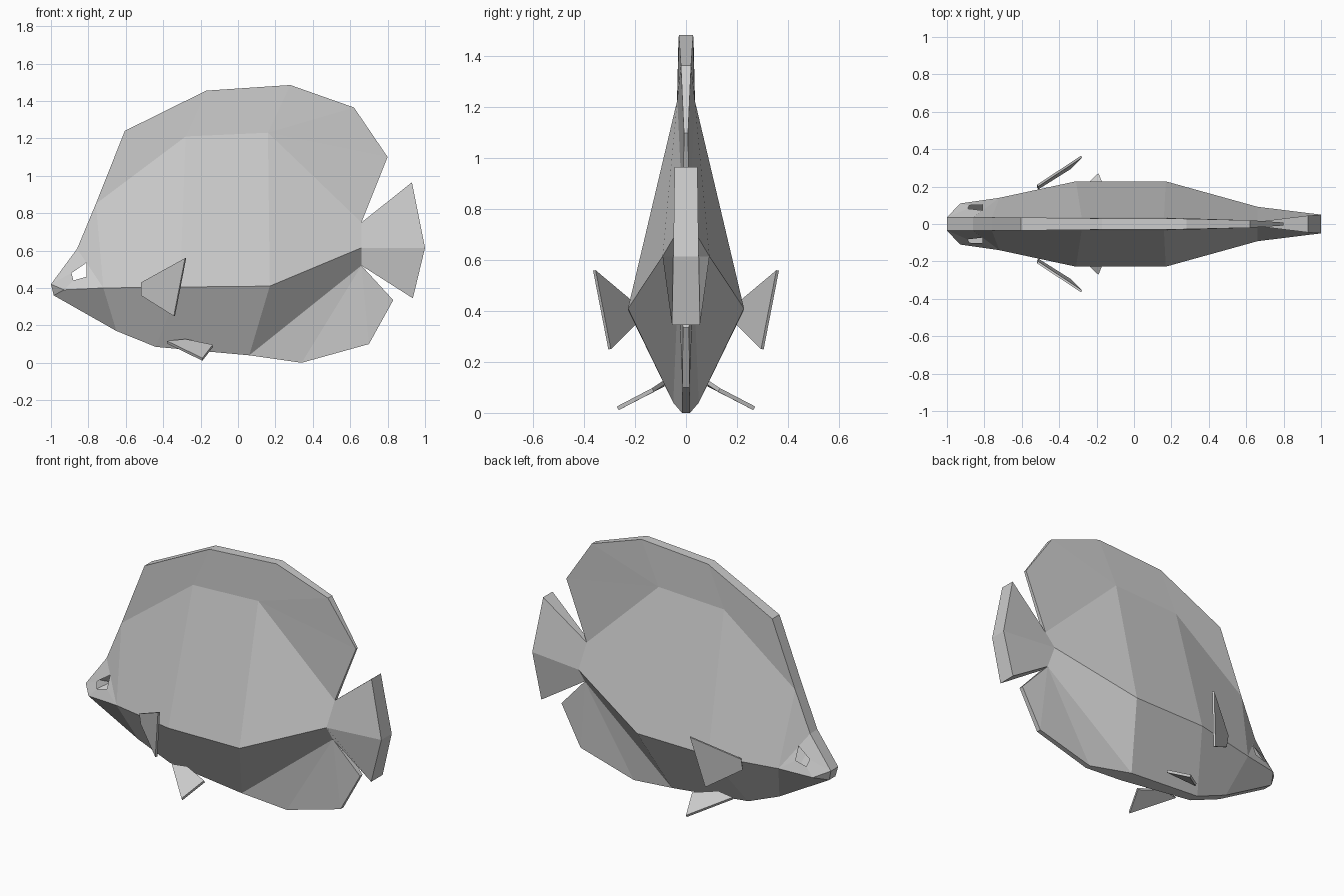
import bpy, bmesh
from mathutils import Vector

if "Cube" in bpy.data.objects:
    bpy.data.objects.remove(bpy.data.objects["Cube"])

grey = bpy.data.materials.new("light_grey")
grey.diffuse_color = (0.6, 0.6, 0.6, 1)
grey.use_nodes = True
grey.node_tree.nodes["Principled BSDF"].inputs["Base Color"].default_value = grey.diffuse_color

# Outline points: x, z, half width
P = {
    # top profile of the body, nose to tail root
    "T0": (-1.0, .42, .035), "T1": (-.86, .61, .035), "T2": (-.76, .85, .035),
    "T3": (-.28, 1.21, .034), "T4": (.16, 1.23, .034), "T5": (.66, .75, .012),
    # widest ridge along the side
    "R0": (-.93, .39, .11), "R1": (-.72, .40, .14), "R2": (-.31, .405, .228),
    "R3": (.17, .41, .228), "R4": (.66, .615, .092),
    # belly
    "B0": (-.985, .36, .03), "B1": (-.65, .17, .03), "B2": (-.44, .085, .03),
    "B3": (.06, .04, .05), "B4": (.66, .52, .03),
    # eye opening
    "E0": (-.89, .48, .082), "E1": (-.81, .535, .073),
    "E2": (-.81, .46, .103), "E3": (-.88, .44, .10),
    # dorsal fin edge
    "D0": (-.605, 1.24, .035), "D1": (-.17, 1.455, .03), "D2": (.28, 1.485, .028),
    "D3": (.62, 1.365, .02), "D4": (.80, 1.10, .008),
    # anal fin edge
    "A0": (.34, 0, .016), "A1": (.70, .10, .014), "A2": (.83, .335, .012),
    # tail edge
    "K0": (.93, .965, .045), "K1": (1.0, .615, .05), "K2": (.935, .345, .055),
}


def finish(name, bm):
    mesh = bpy.data.meshes.new(name)
    bm.to_mesh(mesh)
    bm.free()
    mesh.materials.append(grey)
    obj = bpy.data.objects.new(name, mesh)
    bpy.context.collection.objects.link(obj)
    return obj


def shell(name, sides, rim):
    """Mirrored side faces joined by a strip along the clockwise rim."""
    bm = bmesh.new()
    cache = {}

    def v(key, s):
        if (key, s) not in cache:
            x, z, w = P[key]
            cache[key, s] = bm.verts.new((x, s * w, z))
        return cache[key, s]

    for face in sides.split():
        keys = [face[i:i + 2] for i in range(0, len(face), 2)]
        for s in (-1, 1):
            f = bm.faces.new([v(k, s) for k in keys])
            f.normal_update()
            if f.normal.y * s < 0:
                f.normal_flip()
    path = rim.split()
    for a, b in zip(path, path[1:]):
        bm.faces.new([v(a, -1), v(b, -1), v(b, 1), v(a, 1)])
    return finish(name, bm)


def plate(name, pts, thickness):
    """Thin solid fin from a flat outline."""
    bm = bmesh.new()
    face = bm.faces.new([bm.verts.new(p) for p in pts])
    face.normal_update()
    n = Vector(face.normal) * thickness
    for vert in face.verts:
        vert.co -= n / 2
    out = bmesh.ops.extrude_face_region(bm, geom=[face], use_keep_orig=True)
    for vert in (g for g in out["geom"] if isinstance(g, bmesh.types.BMVert)):
        vert.co += n
    bmesh.ops.recalc_face_normals(bm, faces=bm.faces)
    return finish(name, bm)


# Body with open eye sockets
shell("body",
      "T0T1E1E0 T1R1E2E1 R1R0E3E2 R0T0E0E3 T1T2R1 T2T3R2R1 T3T4R3R2 T4T5R4R3 "
      "T0R0B0 R0R1B1B0 R1R2B2B1 R2R3B3B2 R3R4B4B3",
      "B3 B2 B1 B0 T0 T1 T2")

# Median fins
shell("dorsal_fin", "T2D0D1T3 T3D1D2T4 T4D2D3 T4D3D4 T4D4T5",
      "T2 D0 D1 D2 D3 D4 T5")
shell("anal_fin", "B3A0B4 A0A1B4 A1A2B4", "B4 A2 A1 A0 B3")
shell("tail_fin", "T5K0K1R4 R4K1K2B4", "T5 K0 K1 K2 B4")

# Paired fins
for side, s in (("right", -1), ("left", 1)):
    plate(side + "_pectoral_fin",
          [(-.515, s * .205, .43), (-.28, s * .36, .56),
           (-.34, s * .30, .25), (-.515, s * .19, .36)], .012)
    plate(side + "_pelvic_fin",
          [(-.38, s * .09, .11), (-.28, s * .085, .12),
           (-.135, s * .13, .09), (-.19, s * .268, .018)], .016)
